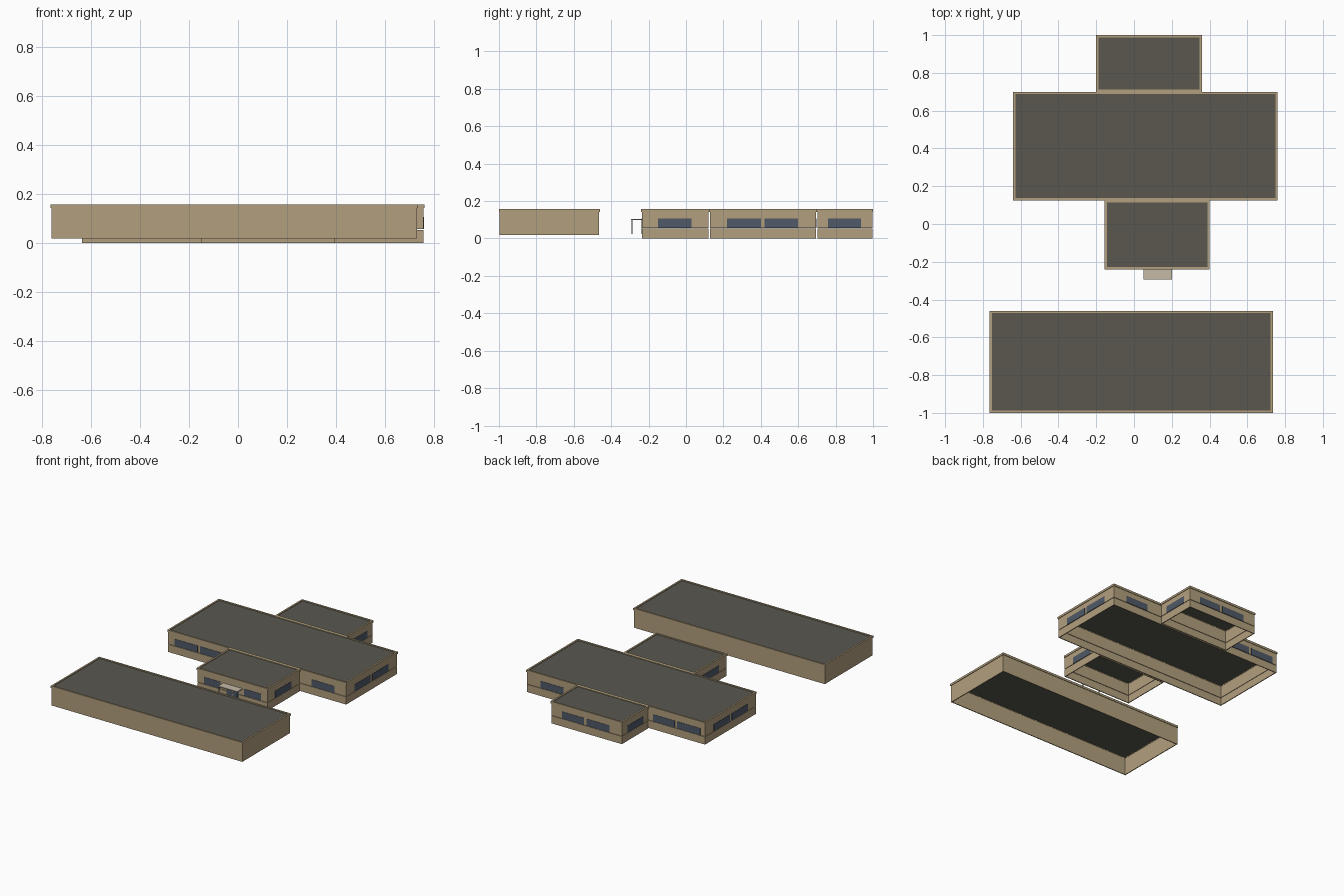
import bpy
import bmesh

cube = bpy.data.objects.get("Cube")
if cube:
    bpy.data.objects.remove(cube, do_unlink=True)


def material(name, rgb):
    m = bpy.data.materials.new(name)
    m.use_nodes = True
    m.diffuse_color = (*rgb, 1)
    bsdf = m.node_tree.nodes["Principled BSDF"]
    bsdf.inputs["Base Color"].default_value = (*rgb, 1)
    bsdf.inputs["Roughness"].default_value = 0.9
    return m


TAN = material("tan_wall", (0.45, 0.35, 0.21))
ROOF = material("dark_roof", (0.10, 0.097, 0.078))
GLASS = material("blue_grey_glass", (0.08, 0.10, 0.14))
PALE = material("pale_canopy", (0.56, 0.49, 0.38))
METAL = material("grey_metal", (0.2, 0.2, 0.2))


def finish(bm, name, mat):
    bmesh.ops.recalc_face_normals(bm, faces=bm.faces)
    mesh = bpy.data.meshes.new(name)
    bm.to_mesh(mesh)
    bm.free()
    mesh.materials.append(mat)
    obj = bpy.data.objects.new(name, mesh)
    bpy.context.collection.objects.link(obj)


def box(name, x0, x1, y0, y1, z0, z1, mat):
    bm = bmesh.new()
    bmesh.ops.create_cube(bm, size=1)
    for v in bm.verts:
        v.co.x = x1 if v.co.x > 0 else x0
        v.co.y = y1 if v.co.y > 0 else y0
        v.co.z = z1 if v.co.z > 0 else z0
    finish(bm, name, mat)


def inset(bounds, d):
    x0, x1, y0, y1 = bounds
    return x0 + d, x1 - d, y0 + d, y1 - d


def ring(name, bounds, thick, z0, z1, mat):
    """Hollow rectangular frame, open above and below."""
    bm = bmesh.new()
    loops = []
    for d, z in ((0, z0), (0, z1), (thick, z1), (thick, z0)):
        x0, x1, y0, y1 = inset(bounds, d)
        loops.append([bm.verts.new((x, y, z)) for x, y in
                      ((x0, y0), (x1, y0), (x1, y1), (x0, y1))])
    for k in range(4):
        a, b = loops[k], loops[(k + 1) % 4]
        for i in range(4):
            j = (i + 1) % 4
            bm.faces.new((a[i], a[j], b[j], b[i]))
    finish(bm, name, mat)


TOP, CAP_Z, ROOF_Z = 0.157, 0.142, 0.152
LIP, SEAM = 0.004, 0.055


def building(name, bounds, base, seam):
    """Open-bottomed block: walls, overhanging parapet cap, recessed roof."""
    walls = inset(bounds, LIP)
    if seam:
        ring(name + "_lower_wall", walls, 0.006, base, SEAM - 0.001, TAN)
        ring(name + "_upper_wall", walls, 0.006, SEAM + 0.002, CAP_Z, TAN)
    else:
        ring(name + "_wall", walls, 0.006, base, CAP_Z, TAN)
    ring(name + "_parapet", bounds, 0.012, CAP_Z, TOP, TAN)
    box(name + "_roof", *inset(bounds, 0.011), ROOF_Z - 0.006, ROOF_Z, ROOF)


MAIN = (-0.64, 0.76, 0.125, 0.70)
FRONT = (-0.155, 0.40, -0.24, 0.125)
BACK = (-0.20, 0.36, 0.70, 1.0)

building("detached_block", (-0.765, 0.735, -1.0, -0.46), 0.018, False)
building("main_block", MAIN, 0, True)
building("front_wing", FRONT, 0, True)
building("back_wing", BACK, 0, True)


def panes(name, bounds, side, spans, z0=0.057, z1=0.106, mat=GLASS):
    """Thin plates on one wall; spans run along that wall."""
    x0, x1, y0, y1 = inset(bounds, LIP)
    t = 0.002
    for i, (a, b) in enumerate(spans):
        slab = {"left": (x1 - t, x1 + t, a, b), "right": (x0 - t, x0 + t, a, b),
                "front": (a, b, y0 - t, y0 + t), "back": (a, b, y1 - t, y1 + t)}[side]
        box(f"{name}_{side}_{i + 1}", *slab, z0, z1, mat)


# Windows: the side walls match on both sides
for side in ("left", "right"):
    panes("main_window", MAIN, side, [(0.22, 0.40), (0.42, 0.60)])
    panes("front_wing_window", FRONT, side, [(-0.15, 0.03)])
    panes("back_wing_window", BACK, side, [(0.76, 0.935)])
panes("main_window", MAIN, "front", [(-0.585, -0.405), (-0.385, -0.21), (0.485, 0.665)])
panes("main_window", MAIN, "back", [(-0.60, -0.42), (-0.40, -0.23), (0.47, 0.65)])
panes("front_wing_window", FRONT, "front", [(-0.10, 0.03), (0.215, 0.345)])
panes("back_wing_window", BACK, "back", [(-0.10, 0.08), (0.10, 0.27)])

# Entrance: glazed double door, canopy and posts
panes("door", FRONT, "front", [(0.075, 0.122), (0.128, 0.175)], 0.025, 0.095)
box("canopy", 0.05, 0.20, -0.293, -0.235, 0.098, 0.104, PALE)
for i, x in enumerate((0.053, 0.193)):
    box(f"canopy_post_{i + 1}", x, x + 0.004, -0.292, -0.287, 0.025, 0.099, METAL)
